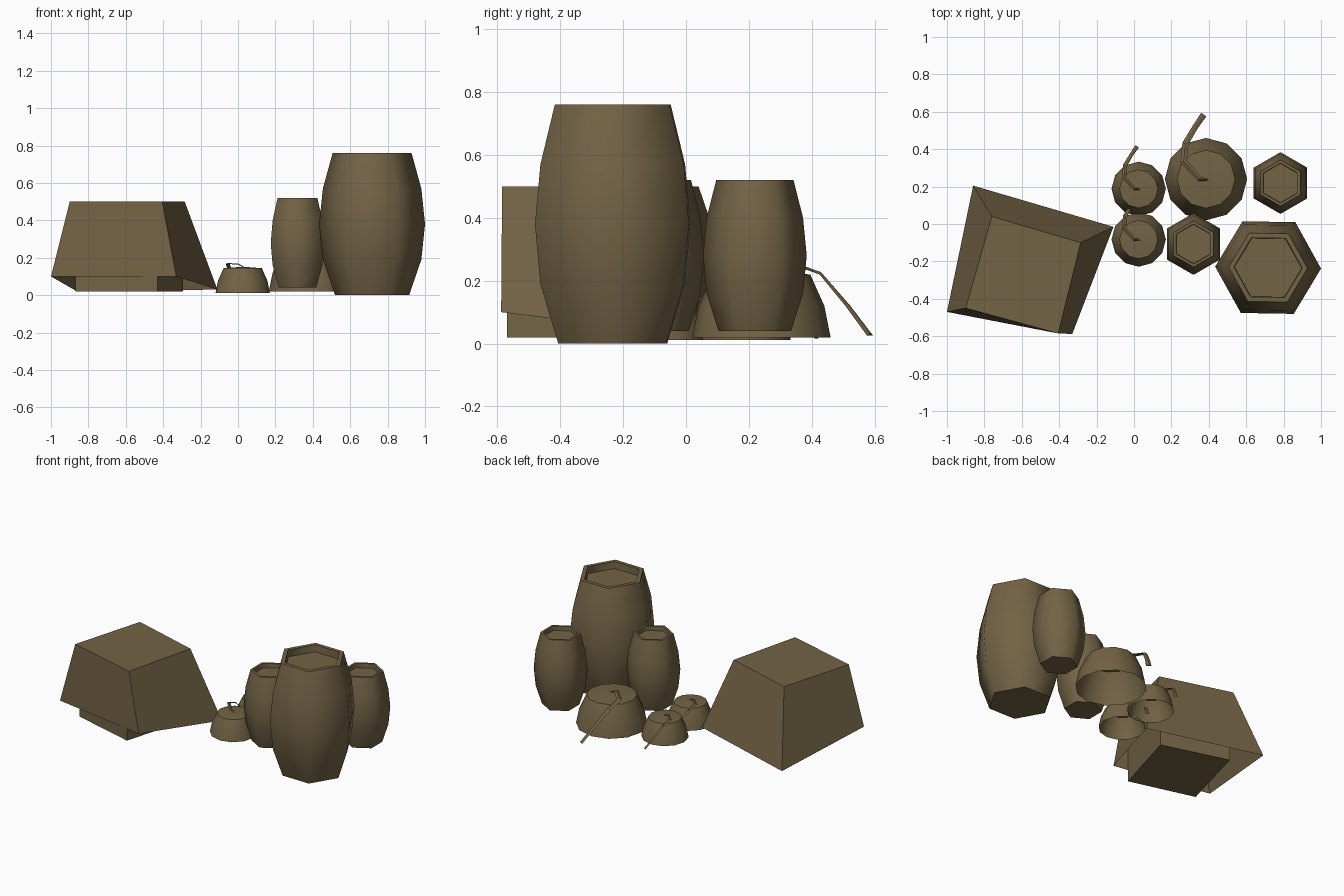
import bpy, bmesh, math
from mathutils import Vector

cube = bpy.data.objects.get("Cube")
if cube:
    bpy.data.objects.remove(cube, do_unlink=True)

# One weathered brown for everything
brown = bpy.data.materials.new("weathered_brown")
brown.use_nodes = True
colour = (0.17, 0.125, 0.06, 1)
brown.diffuse_color = colour
brown.node_tree.nodes["Principled BSDF"].inputs["Base Color"].default_value = colour


def finish(bm, name, smooth_angle=None):
    mesh = bpy.data.meshes.new(name)
    bm.to_mesh(mesh)
    bm.free()
    mesh.materials.append(brown)
    obj = bpy.data.objects.new(name, mesh)
    bpy.context.collection.objects.link(obj)
    if smooth_angle:
        bpy.ops.object.select_all(action='DESELECT')
        obj.select_set(True)
        bpy.context.view_layer.objects.active = obj
        bpy.ops.object.shade_smooth_by_angle(angle=math.radians(smooth_angle))
    return obj


def skin(bm, rings, cap_start=False, cap_end=False):
    """Join successive rings of points with quads, from bottom to top."""
    loops = [[bm.verts.new(p) for p in ring] for ring in rings]
    n = len(loops[0])
    for low, high in zip(loops, loops[1:]):
        for i in range(n):
            j = (i + 1) % n
            bm.faces.new((low[i], low[j], high[j], high[i]))
    if cap_start:
        bm.faces.new(loops[0][::-1])
    if cap_end:
        bm.faces.new(loops[-1])


def ring(centre, radius, z, sides, turn):
    return [(centre[0] + radius * math.cos(math.radians(turn) + math.tau * i / sides),
             centre[1] + radius * math.sin(math.radians(turn) + math.tau * i / sides), z)
            for i in range(sides)]


# Six-sided barrels with a raised rim around a sunken lid
def barrel(name, centre, radius, base, top, turn):
    h = top - base
    profile = [(0.7, 0), (0.93, 0.25), (1, 0.5), (0.93, 0.75), (0.745, 1),
               (0.645, 1), (0.635, 0.94)]
    bm = bmesh.new()
    skin(bm, [ring(centre, radius * r, base + h * z, 6, turn) for r, z in profile], True, True)
    finish(bm, name, 62)


barrel("large_barrel", (0.717, -0.233), 0.283, 0, 0.76, -1)
barrel("small_barrel_front", (0.318, -0.107), 0.165, 0.04, 0.52, 90)
barrel("small_barrel_back", (0.783, 0.219), 0.165, 0.04, 0.52, 90)


# Upturned open bowls, each with a flat cord hanging from the top
def bowl(name, centre, scale, base):
    profile = [(0.22, 0), (0.2, 0.1), (0.155, 0.2), (0.03, 0.21)]
    bm = bmesh.new()
    skin(bm, [ring(centre, r * scale, base + z * scale, 12, 0) for r, z in profile],
         False, True)
    finish(bm, name, 50)

    path = [Vector(p) for p in ((0.02, -0.005, 0.2), (-0.035, 0, 0.23), (-0.12, 0.095, 0.235),
                                (-0.11, 0.19, 0.2), (-0.06, 0.275, 0.1), (-0.012, 0.345, 0.006))]
    widths = (0.003, 0.013, 0.018, 0.017, 0.015, 0.017)
    origin = Vector((centre[0], centre[1], base))
    bm = bmesh.new()
    rings = []
    for i, point in enumerate(path):
        along = path[min(i + 1, len(path) - 1)] - path[max(i - 1, 0)]
        side = Vector((-along.y, along.x, 0)).normalized() * widths[i]
        lift = Vector((0, 0, 0.007))
        rings.append([origin + scale * p for p in (point + side, point - side, point + lift)])
    skin(bm, rings, True, True)
    bmesh.ops.recalc_face_normals(bm, faces=bm.faces)
    finish(bm, name + "_cord")


bowl("large_bowl", (0.385, 0.24), 1, 0.02)
bowl("small_bowl_back", (0.025, 0.188), 0.66, 0.012)
bowl("small_bowl_front", (0.025, -0.083), 0.66, 0.012)

# Crate standing under the cover
crate = [(-0.87, -0.45), (-0.43, -0.57), (-0.295, -0.1), (-0.74, 0.03)]
bm = bmesh.new()
skin(bm, [[(x, y, z) for x, y in crate] for z in (0.02, 0.46)], True, True)
finish(bm, "crate")

# Flared cover draped over the crate, open below
hem = [(-1, -0.47, 0.1), (-0.33, -0.588, 0.1), (-0.11, -0.015, 0.03), (-0.86, 0.205, 0.02)]
crown = [(-0.9, -0.45, 0.5), (-0.405, -0.585, 0.5), (-0.285, -0.1, 0.5), (-0.76, 0.04, 0.5)]
bm = bmesh.new()
skin(bm, [hem, crown], False, True)
finish(bm, "crate_cover")
